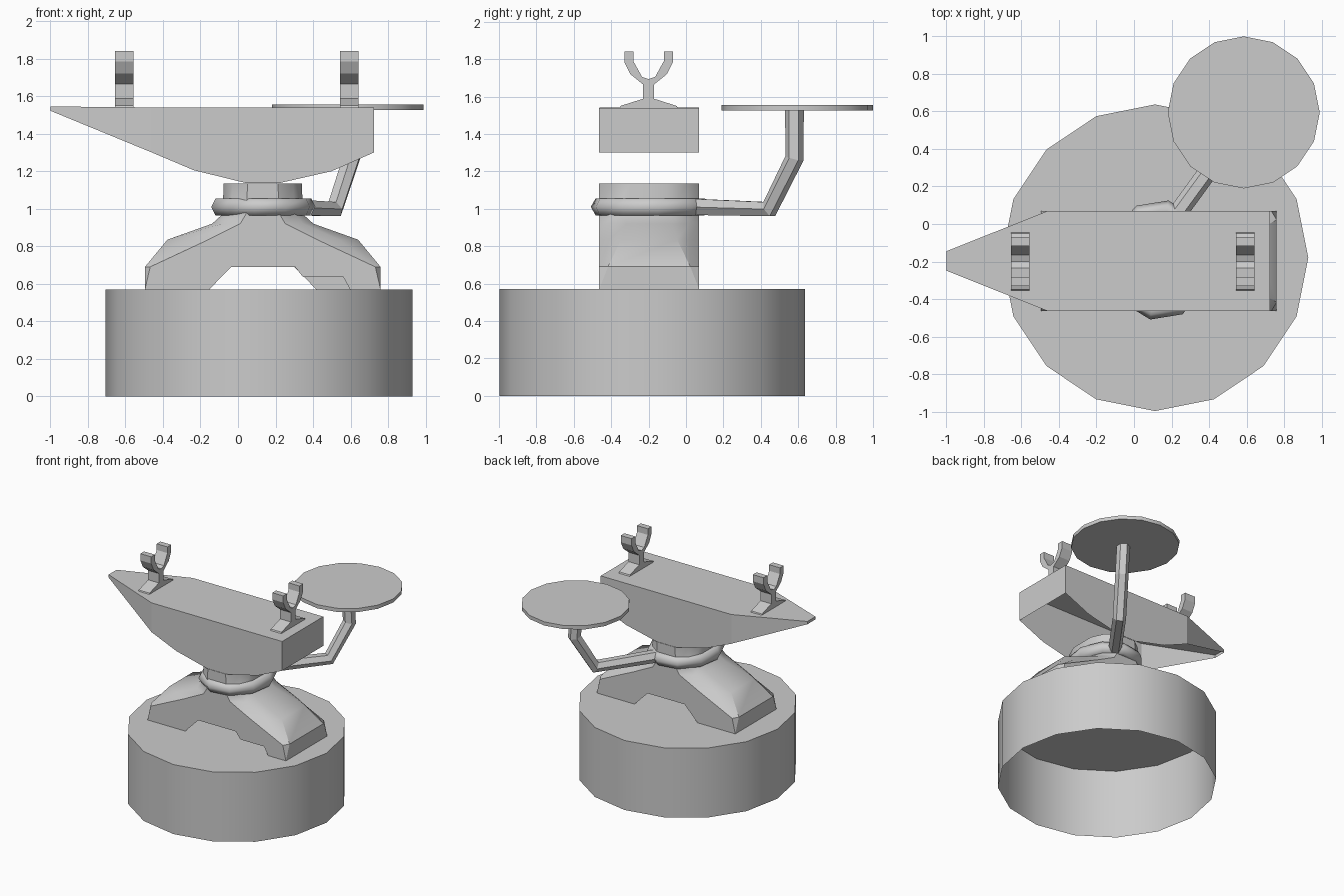
import bpy, bmesh, math

if "Cube" in bpy.data.objects:
    bpy.data.objects.remove(bpy.data.objects["Cube"])

CX, CY = 0.132, -0.197      # anvil centre
HY = 0.267                  # half width of the anvil


def make(name, verts, faces, angle=30):
    me = bpy.data.meshes.new(name)
    me.from_pydata(verts, [], faces)
    bm = bmesh.new()
    bm.from_mesh(me)
    bmesh.ops.remove_doubles(bm, verts=bm.verts, dist=0.0005)
    bmesh.ops.recalc_face_normals(bm, faces=bm.faces)
    bm.to_mesh(me)
    bm.free()
    ob = bpy.data.objects.new(name, me)
    bpy.context.collection.objects.link(ob)
    smooth(ob, angle)
    return ob


def smooth(ob, angle=30):
    bpy.ops.object.select_all(action='DESELECT')
    ob.select_set(True)
    bpy.context.view_layer.objects.active = ob
    bpy.ops.object.shade_smooth_by_angle(angle=math.radians(angle))


def drum(name, x, y, r, z0, z1, n=16, bottom=True):
    ring = [(x + r * math.cos(2 * math.pi * i / n), y + r * math.sin(2 * math.pi * i / n))
            for i in range(n)]
    verts = [(a, b, z) for z in (z0, z1) for a, b in ring]
    faces = [(i, (i + 1) % n, n + (i + 1) % n, n + i) for i in range(n)]
    faces.append(tuple(range(n, 2 * n)))
    if bottom:
        faces.append(tuple(range(n))[::-1])
    return make(name, verts, faces)


# Round base, open underneath, and the side tray
drum("base", 0.112, -0.18, 0.817, 0, 0.57, bottom=False)
drum("tray", 0.585, 0.595, 0.405, 1.525, 1.555)

# Foot and waist: stacked cross-sections (z, end x, end half width, front corner x, bulge)
levels = [(0.69, 0.628, 0.22, 0.60, 0), (0.835, 0.508, 0.15, 0.29, 0.02),
          (0.92, 0.27, 0.12, 0.12, 0.10), (0.97, 0.215, 0.10, 0.09, 0.12),
          (1.135, 0.208, 0.10, 0.08, 0.12)]
verts, faces = [], []
for z, xe, ye, xf, b in levels:
    q = [(xe, ye), ((xe + xf) / 2 * (1 + b), (ye + HY) / 2 * (1 + b)), (xf, HY)]
    half = q + [(-x, y) for x, y in reversed(q)]
    verts += [(CX + x, CY + y, z) for x, y in half + [(-x, -y) for x, y in half]]
n = 12
for k in range(len(levels) - 1):
    for i in range(n):
        j = (i + 1) % n
        faces.append((k * n + i, k * n + j, (k + 1) * n + j, (k + 1) * n + i))
faces.append(tuple(range((len(levels) - 1) * n, len(levels) * n)))


def add_face(pts):
    faces.append(tuple(range(len(verts), len(verts) + len(pts))))
    verts.extend((CX + x, CY + y, z) for x, y, z in pts)


# Skirt of the foot with the arch; the front right foot has a stepped toe
for sx in (-1, 1):
    add_face([(sx * .628, -HY, .57), (sx * .628, HY, .57),
              (sx * .628, .22, .69), (sx * .628, -.22, .69)])
    for sy in (-1, 1):
        add_face([(sx * .628, sy * HY, .57), (sx * .628, sy * .22, .69),
                  (sx * .614, sy * (.22 + HY) / 2, .69), (sx * .60, sy * HY, .69)])
        inner = [(.168, .69), (.285, .57)]
        if sx == 1 and sy == -1:
            inner = [(.172, .69), (.215, .635), (.43, .635), (.465, .57)]
        add_face([(sx * x, sy * HY, z) for x, z in [(.628, .57), (.60, .69)] + inner])
make("foot_and_waist", verts, faces, 32)

# Anvil body: top, heel, two side plates and the tapered horn, open underneath
verts, faces = [], []
xh, xt, tip = -0.592, -1 - CX, 0.052
plate = [(xh, 1.54), (xh, 1.30), (-.367, 1.205), (-.09, 1.137), (.09, 1.137),
         (.367, 1.20), (.593, 1.30), (.593, 1.54)]
for s in (-1, 1):
    add_face([(x, s * HY, z) for x, z in plate])
    add_face([(xh, s * HY, 1.54), (xh, s * HY, 1.30), (xt, s * tip, 1.522), (xt, s * tip, 1.545)])
add_face([(xh, -HY, 1.54), (.593, -HY, 1.54), (.593, HY, 1.54), (xh, HY, 1.54)])
add_face([(xh, -HY, 1.54), (xh, HY, 1.54), (xt, tip, 1.545), (xt, -tip, 1.545)])
add_face([(.593, -HY, 1.30), (.593, HY, 1.30), (.593, HY, 1.54), (.593, -HY, 1.54)])
add_face([(xt, -tip, 1.522), (xt, tip, 1.522), (xt, tip, 1.545), (xt, -tip, 1.545)])
make("anvil_body", verts, faces, 15)

# Forked rests on top
half = [(.155, 1.54), (.15, 1.55), (.03, 1.588), (.03, 1.665), (.098, 1.72), (.13, 1.785),
        (.13, 1.84), (.082, 1.84), (.082, 1.79), (.035, 1.705)]
prof = half + [(0, 1.693)] + [(-y, z) for y, z in reversed(half)]
m = len(prof)
for name, x0 in (("horn_rest", -0.655), ("heel_rest", 0.543)):
    verts = [(x, -0.2 + y, z) for x in (x0, x0 + 0.098) for y, z in prof]
    faces = [(i, (i + 1) % m, m + (i + 1) % m, m + i) for i in range(m)]
    faces += [tuple(range(m)), tuple(range(m, 2 * m))]
    make(name, verts, faces, 20)

# Collar ring round the waist
bpy.ops.mesh.primitive_torus_add(major_segments=10, minor_segments=6, major_radius=0.27,
                                 minor_radius=0.052, rotation=(0, 0, math.radians(8)))
ring = bpy.context.object
ring.name = "collar_ring"
bpy.ops.object.transform_apply(rotation=True)
ring.scale = (0.87, 1, 1)
ring.location = (CX + 0.003, CY + 0.005, 1.01)
smooth(ring, 65)

# Bent arm that carries the tray
cu = bpy.data.curves.new("tray_arm", 'CURVE')
cu.dimensions = '3D'
cu.bevel_depth = 0.05
cu.bevel_resolution = 1
cu.use_fill_caps = True
path = [(.22, .04, 1.01), (.515, .445, .998), (.605, .58, 1.27), (.59, .58, 1.53)]
sp = cu.splines.new('POLY')
sp.points.add(len(path) - 1)
for p, c in zip(sp.points, path):
    p.co = (*c, 1)
    p.radius = 1
sp.use_smooth = False
arm = bpy.data.objects.new("tray_arm", cu)
bpy.context.collection.objects.link(arm)
